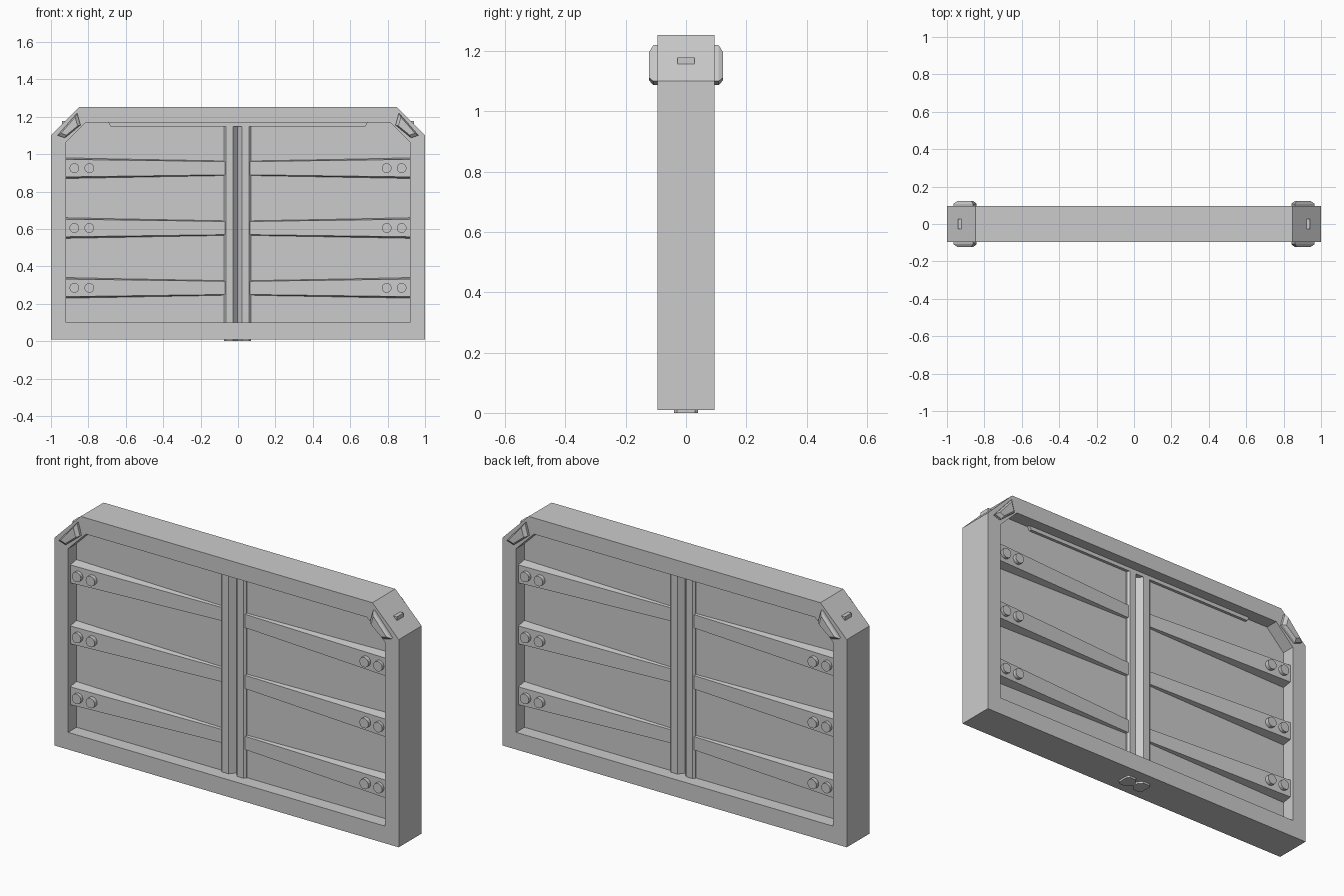
import bpy, bmesh
from mathutils import Matrix

if "Cube" in bpy.data.objects:
    bpy.data.objects.remove(bpy.data.objects["Cube"])


def make(name, rings, cap=True, close=False):
    """Skin a list of equal-length vertex rings into a solid."""
    bm = bmesh.new()
    vr = [[bm.verts.new(p) for p in r] for r in rings]
    n = len(vr[0])
    pairs = list(zip(vr, vr[1:]))
    if close:
        pairs.append((vr[-1], vr[0]))
    for a, b in pairs:
        for i in range(n):
            j = (i + 1) % n
            bm.faces.new((a[i], a[j], b[j], b[i]))
    if cap and not close:
        bm.faces.new(vr[0])
        bm.faces.new(vr[-1])
    bmesh.ops.recalc_face_normals(bm, faces=bm.faces)
    me = bpy.data.meshes.new(name)
    bm.to_mesh(me)
    bm.free()
    ob = bpy.data.objects.new(name, me)
    bpy.context.collection.objects.link(ob)
    return ob


def xz(pts, y):
    return [(x, y, z) for x, z in pts]


def box(name, x0, x1, y0, y1, z0, z1):
    q = [(x0, z0), (x1, z0), (x1, z1), (x0, z1)]
    return make(name, [xz(q, y0), xz(q, y1)])


# Outer frame with chamfered top corners
outer = [(-1, .01), (1, .01), (1, 1.1), (.847, 1.253), (-.847, 1.253), (-1, 1.1)]
inner = [(-.92, .1), (.92, .1), (.92, 1.064), (.816, 1.168), (-.816, 1.168), (-.92, 1.064)]
D = .095
make("frame", [xz(outer, -D), xz(inner, -D), xz(inner, D), xz(outer, D)], close=True)

# Recessed panel leaves either side of the centre seam
for s, label, xi in ((-1, "left", -.05), (1, "right", .045)):
    leaf = [(xi, .06), (s * .95, .06), (s * .95, 1.08), (s * .83, 1.2), (xi, 1.2)]
    make(f"panel_{label}", [xz(leaf, -.025), xz(leaf, .025)])

# Guide rail under the top beam
rail = [(-.68, 1.148), (.68, 1.148), (.7, 1.18), (-.7, 1.18)]
make("top_rail", [xz(rail, -.04), xz(rail, .04)])

# Centre posts, running down through the frame, with a V groove between them
C = -.0025
half = [(.0725, .03), (.0625, .04), (.025, .04), (0, .01)]
section = half + [(x, -y) for x, y in reversed(half)]
for s, label in ((-1, "left"), (1, "right")):
    make(f"centre_post_{label}",
         [[(C + s * x, y, z) for x, y in section] for z in (0, 1.15)])


# Tapered straps with bolts, on both faces and both leaves
def strap(name, sx, sy, zc):
    def ring(x, hz, depth, bev):
        return [(sx * x, sy * .02, zc - hz), (sx * x, sy * depth, zc - hz + bev),
                (sx * x, sy * depth, zc + hz - bev), (sx * x, sy * .02, zc + hz)]
    make(name, [ring(.05, .04, .034, .005), ring(.922, .056, .077, .009)])


def bolt(name, x, sy, zc):
    bm = bmesh.new()
    bmesh.ops.create_cone(bm, cap_ends=True, segments=16, radius1=.026, radius2=.026,
                          depth=.04, matrix=Matrix.Translation((x, sy * .071, zc))
                          @ Matrix.Rotation(1.5707963, 4, 'X'))
    me = bpy.data.meshes.new(name)
    bm.to_mesh(me)
    bm.free()
    ob = bpy.data.objects.new(name, me)
    bpy.context.collection.objects.link(ob)


for sy, face in ((-1, "front"), (1, "back")):
    for sx, side in ((-1, "left"), (1, "right")):
        for i, zc in enumerate((.285, .605, .925)):
            strap(f"strap_{face}_{side}_{i}", sx, sy, zc)
            for k, x in enumerate((.795, .875)):
                bolt(f"bolt_{face}_{side}_{i}_{k}", sx * x, sy, zc)

        # Raised corner clip: straight sides then a tapered cap
        quad = [(.965, 1.1), (.86, 1.22), (.842, 1.155), (.925, 1.087)]
        cx = sum(p[0] for p in quad) / 4
        cz = sum(p[1] for p in quad) / 4
        cap = [(cx + (x - cx) * .72, cz + (z - cz) * .72) for x, z in quad]
        make(f"corner_clip_{face}_{side}",
             [xz([(sx * x, z) for x, z in q], sy * y)
              for q, y in ((quad, .09), (quad, .108), (cap, .122))])

# Small pins on the chamfered corners
for sx, side in ((-1, "left"), (1, "right")):
    box(f"corner_pin_{side}", sx * .915, sx * .942, -.028, .028, 1.155, 1.178)
